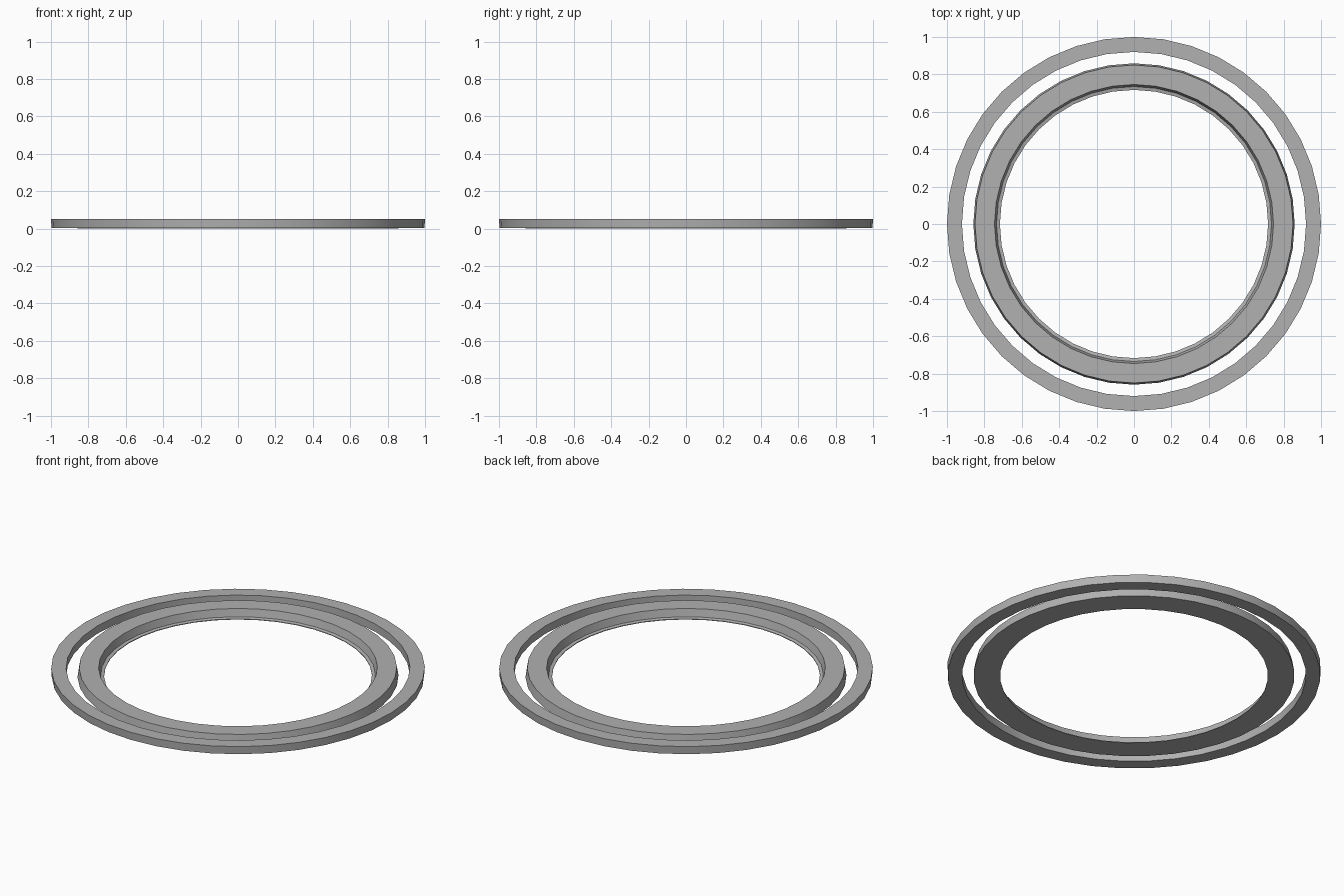
import bpy, bmesh
from math import sin, cos, tau, radians

if "Cube" in bpy.data.objects:
    bpy.data.objects.remove(bpy.data.objects["Cube"])

SIDES = 40

grey = bpy.data.materials.new("dark_grey")
grey.diffuse_color = (0.44, 0.44, 0.44, 1.0)
grey.use_nodes = True
grey.node_tree.nodes["Principled BSDF"].inputs["Base Color"].default_value = grey.diffuse_color

def ring(name, profile):
    """Revolve a closed (radius, z) profile around z."""
    bm = bmesh.new()
    loops = [[bm.verts.new((r * cos(tau * i / SIDES), r * sin(tau * i / SIDES), z))
              for r, z in profile] for i in range(SIDES)]
    n = len(profile)
    for i in range(SIDES):
        a, b = loops[i], loops[(i + 1) % SIDES]
        for j in range(n):
            k = (j + 1) % n
            bm.faces.new((a[j], b[j], b[k], a[k]))
    bmesh.ops.recalc_face_normals(bm, faces=bm.faces)
    # Smooth around the ring, sharp along the profile corners
    for f in bm.faces:
        f.smooth = True
    for e in bm.edges:
        e.smooth = e.calc_face_angle(0) < radians(12)
    mesh = bpy.data.meshes.new(name)
    bm.to_mesh(mesh)
    bm.free()
    mesh.materials.append(grey)
    obj = bpy.data.objects.new(name, mesh)
    bpy.context.collection.objects.link(obj)
    return obj

# Plain flat outer band
ring("outer_ring", [(0.92, 0.004), (0.997, 0.004), (1.0, 0.05), (0.92, 0.05)])

# Inner band with tapered walls and a thin lip at the inner foot
ring("inner_ring", [(0.717, 0.0), (0.859, 0.0), (0.85, 0.052),
                    (0.746, 0.052), (0.735, 0.008), (0.717, 0.004)])
